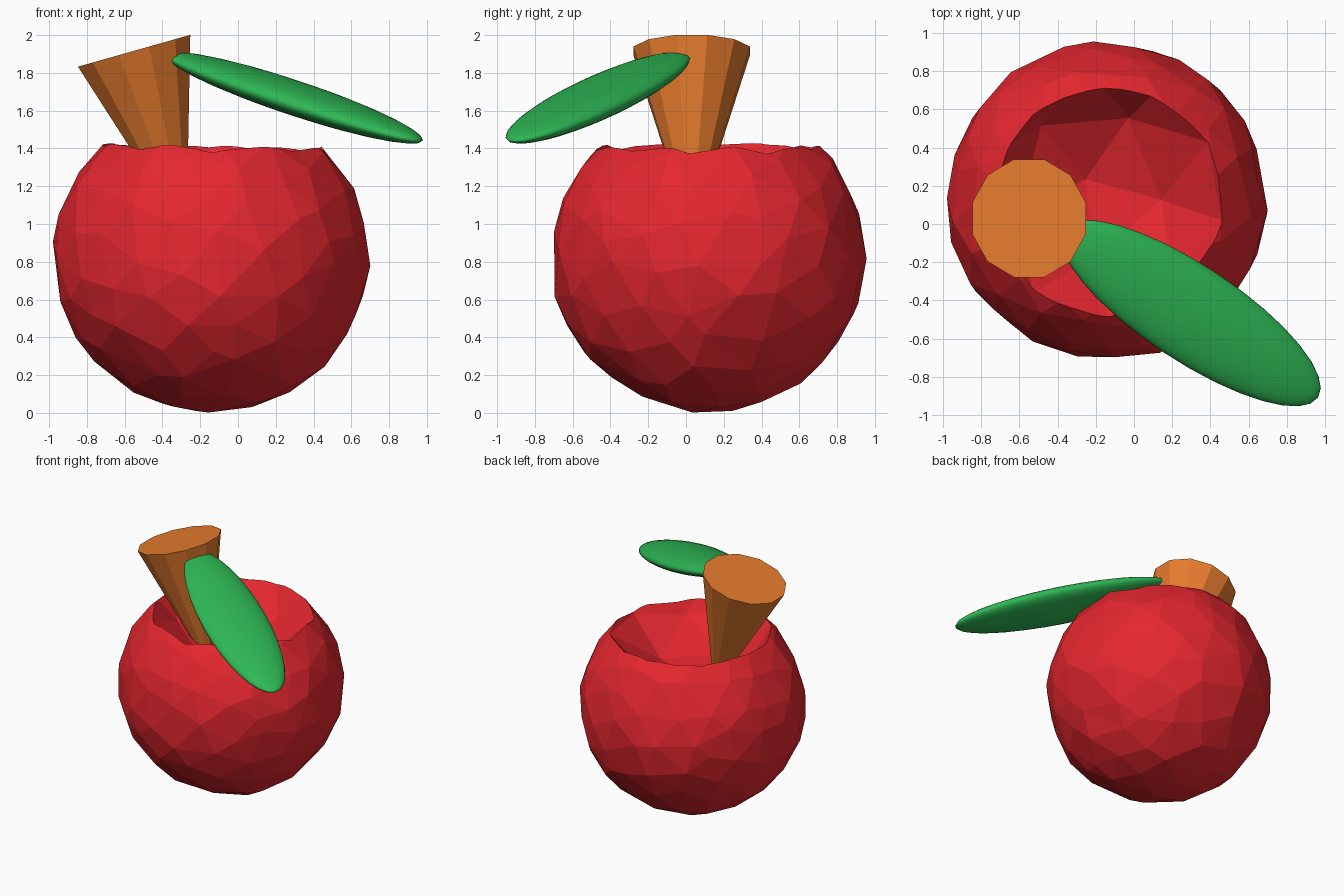
import bpy, random
from math import radians, sin, cos
from mathutils import Vector

if "Cube" in bpy.data.objects:
    bpy.data.objects.remove(bpy.data.objects["Cube"])

random.seed(4)


def paint(obj, name, rgb):
    mat = bpy.data.materials.new(name)
    mat.diffuse_color = (*rgb, 1)
    mat.use_nodes = True
    mat.node_tree.nodes["Principled BSDF"].inputs["Base Color"].default_value = mat.diffuse_color
    obj.data.materials.clear()
    obj.data.materials.append(mat)


def ico(name, subdivisions, size, location, rotation=(0, 0, 0), jitter=0.0):
    bpy.ops.mesh.primitive_ico_sphere_add(subdivisions=subdivisions, radius=1,
                                          location=location, rotation=rotation)
    obj = bpy.context.object
    obj.name = name
    for v in obj.data.vertices:
        v.co += Vector([random.uniform(-jitter, jitter) for _ in range(3)])
        # keep the hand-cut facets on a near-spherical surface
        v.co = v.co.normalized() * (1 + random.uniform(-jitter, jitter) * 0.15)
    obj.scale = size
    return obj


# Faceted fruit body
fruit = ico("fruit_body", 3, (0.838, 0.836, 0.83), (-0.142, 0.12, 0.828),
            (0.3, 0.2, 0.5), jitter=0.07)
paint(fruit, "red_skin", (0.78, 0.02, 0.028))

# Coarse ball that scoops the hollow out of the top
scoop = ico("hollow_cutter", 2, (0.75, 0.76, 0.75), (-0.13, 0.125, 1.82), (0.2, 0.1, 0.4))
paint(scoop, "red_hollow", (0.78, 0.02, 0.028))
scoop.hide_render = True
cut = fruit.modifiers.new("hollow", 'BOOLEAN')
cut.operation = 'DIFFERENCE'
cut.solver = 'EXACT'
cut.object = scoop
bpy.context.view_layer.objects.active = fruit
bpy.ops.object.select_all(action='DESELECT')
fruit.select_set(True)
bpy.ops.object.modifier_apply(modifier=cut.name)
bpy.data.objects.remove(scoop)

# Twelve-sided stem: an upside-down cone leaning to the left
tilt = radians(-15.8)
axis = Vector((sin(tilt), 0, cos(tilt)))
length = 1.0
top = Vector((-0.55, 0.03, 1.917))
bpy.ops.mesh.primitive_cone_add(vertices=12, radius1=0.005, radius2=0.32, depth=length,
                                location=top - axis * length / 2, rotation=(0, tilt, 0))
stem = bpy.context.object
stem.name = "stem"
for v in stem.data.vertices:  # turn the flats toward the axes
    x, y = v.co.x, v.co.y
    a = radians(15)
    v.co.x, v.co.y = x * cos(a) - y * sin(a), x * sin(a) + y * cos(a)
paint(stem, "brown_wood", (0.8, 0.2, 0.027))

# Smooth flattened leaf drooping to the front right
bpy.ops.mesh.primitive_uv_sphere_add(segments=32, ring_count=16, radius=0.833,
                                     location=(0.297, -0.467, 1.668),
                                     rotation=(0, radians(16), radians(-33.5)))
leaf = bpy.context.object
leaf.name = "leaf"
leaf.scale = (1, 0.3, 0.1)
bpy.ops.object.shade_smooth()
paint(leaf, "green_leaf", (0.027, 0.48, 0.09))
